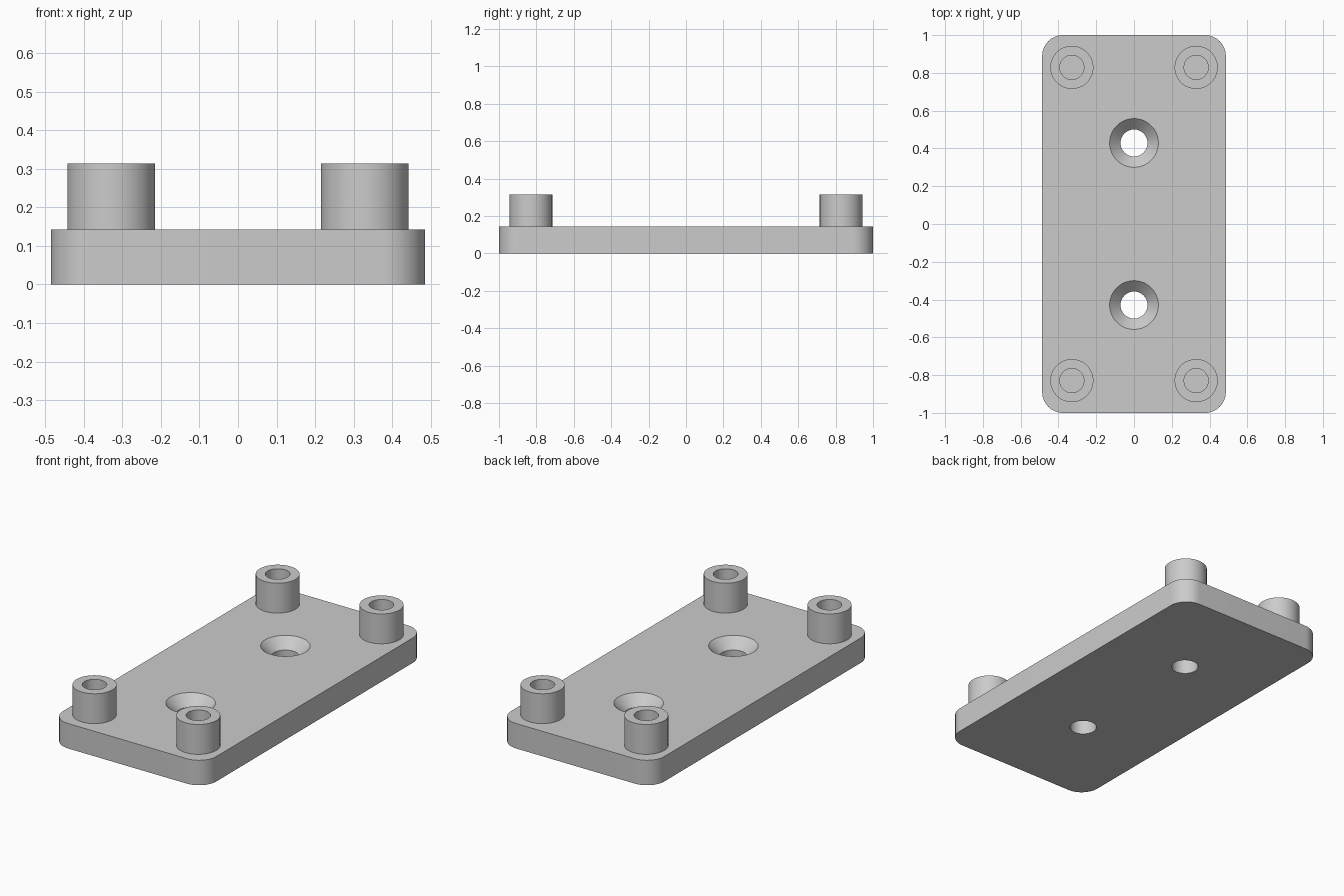
import bpy, bmesh
from math import cos, sin, pi, radians

default_cube = bpy.data.objects.get("Cube")
if default_cube:
    bpy.data.objects.remove(default_cube, do_unlink=True)

HALF_X, HALF_Y, THICK, CORNER = 0.486, 1.0, 0.143, 0.11
TOP = 0.314
BOSS_X, BOSS_Y, BOSS_R, BORE_R = 0.329, 0.829, 0.114, 0.064
SCREW_Y, SCREW_R, SINK_R = 0.429, 0.0715, 0.129
SEGMENTS = 64

grey = bpy.data.materials.new("plain grey")
grey.use_nodes = True
colour = (0.6, 0.6, 0.6, 1)
grey.diffuse_color = colour
grey.node_tree.nodes["Principled BSDF"].inputs["Base Color"].default_value = colour


def make_object(name, bm):
    bmesh.ops.recalc_face_normals(bm, faces=bm.faces)
    mesh = bpy.data.meshes.new(name)
    bm.to_mesh(mesh)
    bm.free()
    mesh.materials.append(grey)
    obj = bpy.data.objects.new(name, mesh)
    bpy.context.collection.objects.link(obj)
    return obj


def select_only(obj):
    bpy.ops.object.select_all(action='DESELECT')
    obj.select_set(True)
    bpy.context.view_layer.objects.active = obj


def lathe(name, profile, x, y, closed=False, capped=False):
    """Turn a (radius, height) profile around a vertical axis at x, y."""
    bm = bmesh.new()
    rings = [[bm.verts.new((x + r * cos(2 * pi * i / SEGMENTS),
                            y + r * sin(2 * pi * i / SEGMENTS), z))
              for i in range(SEGMENTS)] for r, z in profile]
    pairs = list(zip(rings, rings[1:]))
    if closed:
        pairs.append((rings[-1], rings[0]))
    for low, high in pairs:
        for i in range(SEGMENTS):
            j = (i + 1) % SEGMENTS
            bm.faces.new((low[i], low[j], high[j], high[i]))
    if capped:
        bm.faces.new(rings[0])
        bm.faces.new(rings[-1])
    return make_object(name, bm)


# Rounded base plate
bm = bmesh.new()
outline = []
steps = 16
for quarter, (sx, sy) in enumerate([(1, 1), (-1, 1), (-1, -1), (1, -1)]):
    for i in range(steps + 1):
        a = (quarter + i / steps) * pi / 2
        outline.append(bm.verts.new((sx * (HALF_X - CORNER) + CORNER * cos(a),
                                     sy * (HALF_Y - CORNER) + CORNER * sin(a), 0)))
bottom = bm.faces.new(outline)
extruded = bmesh.ops.extrude_face_region(bm, geom=[bottom], use_keep_orig=True)
bmesh.ops.translate(bm, vec=(0, 0, THICK),
                    verts=[v for v in extruded["geom"] if isinstance(v, bmesh.types.BMVert)])
plate = make_object("base_plate", bm)

# Countersunk screw holes through the plate
over = 0.02
sink_floor = THICK - (SINK_R - SCREW_R)
for label, side in (("front", -1), ("back", 1)):
    cutter = lathe(label + "_hole_cutter",
                   [(SCREW_R, -over), (SCREW_R, sink_floor), (SINK_R + over, THICK + over)],
                   0, side * SCREW_Y, capped=True)
    cutter.hide_render = True
    cut = plate.modifiers.new(label + "_hole", 'BOOLEAN')
    cut.operation = 'DIFFERENCE'
    cut.solver = 'EXACT'
    cut.object = cutter
    select_only(plate)
    bpy.ops.object.modifier_apply(modifier=cut.name)
    bpy.data.objects.remove(cutter, do_unlink=True)

# Hollow standoffs at the corners
parts = [plate]
for side_name, sx in (("left", 1), ("right", -1)):
    for end_name, sy in (("front", -1), ("back", 1)):
        parts.append(lathe(f"{end_name}_{side_name}_standoff",
                           [(BOSS_R, THICK), (BOSS_R, TOP), (BORE_R, TOP), (BORE_R, THICK)],
                           sx * BOSS_X, sy * BOSS_Y, closed=True))

for part in parts:
    select_only(part)
    bpy.ops.object.shade_smooth_by_angle(angle=radians(30))
